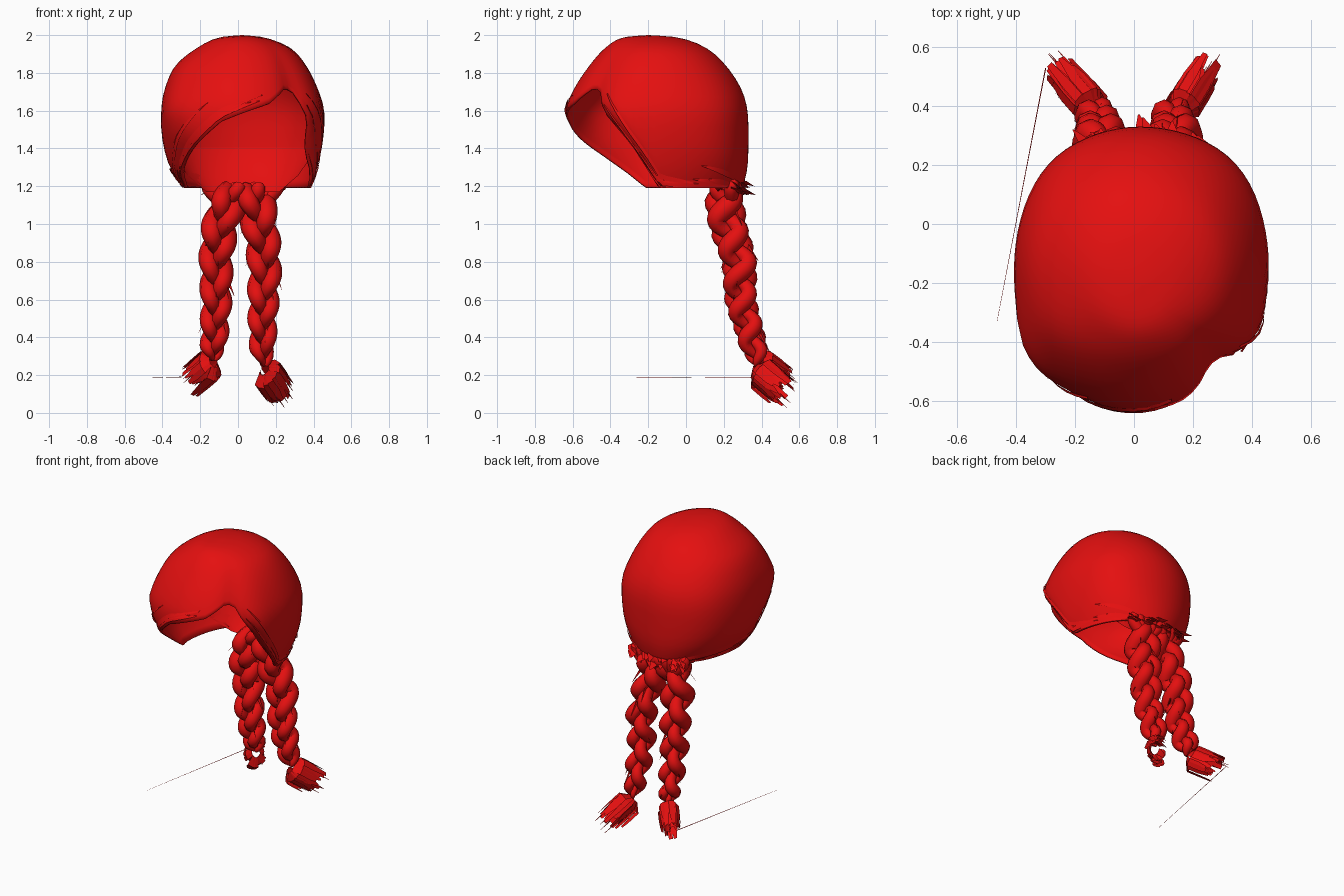
import bpy, bmesh, math, random
from mathutils import Vector

random.seed(4)
default_cube = bpy.data.objects.get("Cube")
if default_cube:
    bpy.data.objects.remove(default_cube, do_unlink=True)

RED = (0.78, 0.005, 0.005, 1.0)
hair_red = bpy.data.materials.new("hair_red")
hair_red.use_nodes = True
hair_red.diffuse_color = RED
shader = next(n for n in hair_red.node_tree.nodes if n.type == "BSDF_PRINCIPLED")
shader.inputs["Base Color"].default_value = RED
shader.inputs["Roughness"].default_value = 0.7


# Shared helpers
def smooth_path(points, t):
    """Catmull-Rom point at parameter t along a list of points."""
    last = len(points) - 1
    t = max(0.0, min(float(last), t))
    i = min(int(t), last - 1)
    f = t - i
    a, b, c, d = (Vector(points[max(0, min(last, i + k))]) for k in (-1, 0, 1, 2))
    return (b * 2 + (c - a) * f + (a * 2 - b * 5 + c * 4 - d) * f * f
            + (b * 3 - a - c * 3 + d) * f * f * f) / 2


def bell(value, centre, width):
    return math.exp(-((value - centre) / width) ** 2)


def finish(bm, name, angle=50):
    bmesh.ops.recalc_face_normals(bm, faces=bm.faces)
    mesh = bpy.data.meshes.new(name)
    bm.to_mesh(mesh)
    bm.free()
    obj = bpy.data.objects.new(name, mesh)
    bpy.context.collection.objects.link(obj)
    mesh.materials.append(hair_red)
    bpy.ops.object.select_all(action="DESELECT")
    obj.select_set(True)
    bpy.context.view_layer.objects.active = obj
    bpy.ops.object.shade_smooth_by_angle(angle=math.radians(angle))
    return obj


def add_tube(bm, path, radii, sides=8):
    """Tapered closed tube swept along a list of vectors."""
    rings = []
    for i, p in enumerate(path):
        along = (path[min(i + 1, len(path) - 1)] - path[max(i - 1, 0)]).normalized()
        u = along.cross(Vector((0, 1, 0.1))).normalized()
        v = along.cross(u)
        rings.append([bm.verts.new(p + (u * math.cos(a) + v * math.sin(a)) * radii[i])
                      for a in (math.tau * k / sides for k in range(sides))])
    for low, high in zip(rings, rings[1:]):
        for k in range(sides):
            n = (k + 1) % sides
            bm.faces.new((low[k], low[n], high[n], high[k]))
    bm.faces.new(rings[0])
    bm.faces.new(rings[-1])


def add_sheet(bm, *lines):
    """Open sheet through two or more lines of points."""
    rows = [[bm.verts.new(p) for p in line] for line in lines]
    for a, b in zip(rows, rows[1:]):
        for i in range(len(a) - 1):
            bm.faces.new((a[i], a[i + 1], b[i + 1], b[i]))


# Cap sections: right edge, left edge, front, back, height
SECTIONS = [(0.02, 0.02, -0.2, -0.2, 2.0), (-0.11, 0.15, -0.34, -0.03, 1.985),
            (-0.22, 0.28, -0.43, 0.11, 1.93), (-0.33, 0.36, -0.51, 0.21, 1.84),
            (-0.385, 0.42, -0.59, 0.29, 1.72), (-0.405, 0.455, -0.635, 0.325, 1.6),
            (-0.4, 0.45, -0.62, 0.33, 1.45), (-0.36, 0.42, -0.5, 0.325, 1.3),
            (-0.285, 0.38, -0.38, 0.3, 1.19)]
# Hem: degrees from the front, and the section where the hair ends
HEM = [(-180, 8), (-75, 8), (-60, 7.25), (-45, 6.6), (-30, 6), (-15, 5.4), (0, 5.1),
       (20, 4.7), (36, 4), (44, 4.1), (52, 5), (58, 5.4), (71, 6.4), (84, 7.4),
       (92, 8), (180, 8)]


def hem(deg):
    for (a, s), (b, e) in zip(HEM, HEM[1:]):
        if a <= deg <= b:
            return s + (e - s) * (deg - a) / (b - a)
    return 8


def cap_point(deg, s, lift=0.0):
    xl, xr, yf, yb, z = smooth_path([list(r) for r in SECTIONS], s)
    a = math.radians(deg)
    cx, cy = 0.02, -0.15 - 0.05 * max(0, 1 - s / 2)
    fade = max(0, min(1, (6.5 - s) / 1.5))
    back_fade = max(0, min(1, (8 - s) / 1.5))
    swell = 1 + min(1, s / 5) ** 2 * (
        0.09 * fade * bell(deg, -54, 19) + 0.025 * bell(deg, 64, 12)
        - 0.08 * bell(deg, 42, 9)
        + back_fade * (0.05 * bell(deg, 134, 24) + 0.035 * bell(deg, -134, 24)))
    # The left curtain curls inward at its front edge
    swell -= 0.18 * bell(deg, 69, 12) * max(0, 1 - (hem(deg) - s) / 0.9) ** 2
    dx, dy = math.sin(a), -math.cos(a)
    rx = (xr - cx) if dx > 0 else (cx - xl)
    ry = (yb - cy) if dy > 0 else (cy - yf)
    return Vector((cx + dx * (rx * swell + lift), cy + dy * (ry * swell + lift), z))


# Hair cap with side parting
bm = bmesh.new()
STEPS, ROWS = 72, 20
crown = bm.verts.new(cap_point(0, 0))
columns = []
for i in range(STEPS):
    deg = -180 + 360 * i / STEPS
    columns.append([bm.verts.new(cap_point(deg, hem(deg) * j / ROWS))
                    for j in range(1, ROWS + 1)])
for i, col in enumerate(columns):
    nxt = columns[(i + 1) % STEPS]
    bm.faces.new((crown, col[0], nxt[0]))
    for j in range(ROWS - 1):
        bm.faces.new((col[j], col[j + 1], nxt[j + 1], nxt[j]))
cap = finish(bm, "hair_cap", 60)
shell = cap.modifiers.new("thickness", "SOLIDIFY")
shell.thickness = 0.012
shell.offset = -1

# Swept locks layered along the hem, from the parting to the nape
bm = bmesh.new()
for start, end, count in ((34, -172, 12), (50, 175, 11)):
    for k in range(count):
        begin = start + (end - start) * random.uniform(0, 0.6)
        stop = begin + (end - begin) * random.uniform(0.4, 0.98)
        raise_by = random.uniform(0, 1.2)
        edges = ([], [])
        for i in range(15):
            t = i / 14
            deg = begin + (stop - begin) * t
            base = hem(deg) - raise_by * (1 - 0.7 * t)
            half = 0.16 * math.sin(math.pi * (0.04 + 0.92 * t))
            edges[0].append(cap_point(deg, base - half, 0.002))
            edges[1].append(cap_point(deg, base + half * 0.5, 0.009))
        add_sheet(bm, *edges)
finish(bm, "swept_locks")

# Inner nape panel sloping from the back wall down to the braids
bm = bmesh.new()
lines = ([], [], [])
for i in range(21):
    deg = 105 + 7.5 * i
    top = cap_point(deg if deg <= 180 else deg - 360, 6.3, -0.014)
    foot = Vector((0.025 + 0.2 * math.sin(math.radians(deg)), 0.17, 1.17))
    lines[0].append(top)
    lines[1].append(top.lerp(foot, 0.5) + Vector((0, 0.03, -0.03)))
    lines[2].append(foot)
add_sheet(bm, *lines)
finish(bm, "inner_nape")

# Gathered hair at the nape, narrowing into the two braids
bm = bmesh.new()
for side in (-1, 1):
    for i in range(5):
        x = 0.025 + side * (0.01 + 0.043 * i)
        path = [Vector((x, 0.26, 1.23)), Vector((x, 0.28 - 0.01 * i, 1.19)),
                Vector((0.025 + side * (0.05 + 0.018 * i), 0.24, 1.12)),
                Vector((0.025 + side * 0.08, 0.21, 1.03))]
        add_tube(bm, [smooth_path(path, t / 4) for t in range(13)],
                 [0.022 + 0.016 * math.sin(math.pi * t / 12) for t in range(13)])
for i in range(26):
    x = random.uniform(-0.19, 0.21)
    p = Vector((x, 0.26 - abs(x) * 0.1, random.uniform(1.17, 1.22)))
    tip = p + Vector((random.uniform(-0.05, 0.05),
                      random.uniform(0.06, 0.12) * (1 - abs(x) * 2), -0.02))
    mid = p.lerp(tip, 0.6)
    add_sheet(bm, [p, mid, tip], [p + Vector((0.05, 0, 0.02)), mid + Vector((0.04, 0, 0.02)),
                                  tip + Vector((0.006, 0, 0))])
finish(bm, "nape_gather")

# Braids: three strands woven in a figure of eight round each centre line
BRAIDS = {"right": [(-0.02, 0.2, 1.2), (-0.09, 0.22, 1.0), (-0.115, 0.28, 0.8),
                    (-0.115, 0.29, 0.6), (-0.125, 0.34, 0.42), (-0.13, 0.38, 0.28)],
          "left": [(0.08, 0.2, 1.2), (0.115, 0.22, 1.0), (0.14, 0.28, 0.8),
                   (0.135, 0.29, 0.6), (0.13, 0.34, 0.42), (0.14, 0.38, 0.25)]}
for name, line in BRAIDS.items():
    bm = bmesh.new()
    for strand in range(3):
        path, radii = [], []
        for i in range(73):
            t = i / 72
            phase = math.tau * (t * 2 + strand / 3)
            taper = (1 - 0.38 * t) * min(1, 0.6 + t * 4, 0.3 + (1 - t) * 6)
            offset = Vector((0.052 * math.sin(phase), 0.06 * math.sin(2 * phase), 0))
            path.append(smooth_path(line, 5 * t) + offset * taper)
            radii.append((0.046 + 0.015 * math.sin(phase) ** 2) * taper)
        add_tube(bm, path, radii)
    finish(bm, name + "_braid", 60)

# Stray wisps lifting off the braids
bm = bmesh.new()
for line in BRAIDS.values():
    for i in range(16):
        t = random.uniform(0.3, 4.6)
        a = random.uniform(0, math.tau)
        out = Vector((math.cos(a), math.sin(a), 0)) * (0.11 - 0.009 * t)
        p = smooth_path(line, t) + out * 0.7
        tip = smooth_path(line, t + 0.35) + out * 1.1
        add_sheet(bm, [p, tip], [p + Vector((0.006, 0.006, 0.02)), tip + Vector((0, 0, 0.003))])
finish(bm, "braid_wisps")

# Ragged tufts below the braids, made of thin broad cards
TUFTS = {"right": ((-0.13, 0.38, 0.27), (-0.235, 0.5, 0.18)),
         "left": ((0.14, 0.37, 0.23), (0.225, 0.51, 0.11))}
for name, (root, end) in TUFTS.items():
    bm = bmesh.new()
    root, end = Vector(root), Vector(end)
    along = (end - root).normalized()
    u = along.cross(Vector((0, 0, 1))).normalized()
    v = along.cross(u)
    for i in range(34):
        a = random.uniform(0, math.tau)
        out = u * math.cos(a) * 0.8 + v * math.sin(a) * 1.15
        across = (v * math.cos(a) - u * math.sin(a)) * random.uniform(0.015, 0.028)
        spread = random.uniform(0.04, 0.085)
        reach = random.uniform(0.8, 1.15)
        mids = [root + out * 0.03, root.lerp(end, 0.2) + out * spread,
                root.lerp(end, 0.6) + out * spread, root.lerp(end, reach) + out * spread]
        widths = (0.6, 1, 1, random.uniform(0.2, 0.8))
        add_sheet(bm, [m - across * w for m, w in zip(mids, widths)],
                  [m + across * w for m, w in zip(mids, widths)])
    for i in range(4):
        p = end + u * random.uniform(-0.05, 0.05) + v * random.uniform(-0.06, 0.06)
        add_tube(bm, [p, p + along * random.uniform(0.05, 0.1)], [0.004, 0.001], 4)
    finish(bm, name + "_tuft", 30)

# One long loose hair
bm = bmesh.new()
add_tube(bm, [Vector((-0.3, 0.53, 0.19)), Vector((-0.465, -0.33, 0.185))], [0.002, 0.0006], 4)
finish(bm, "loose_hair")
